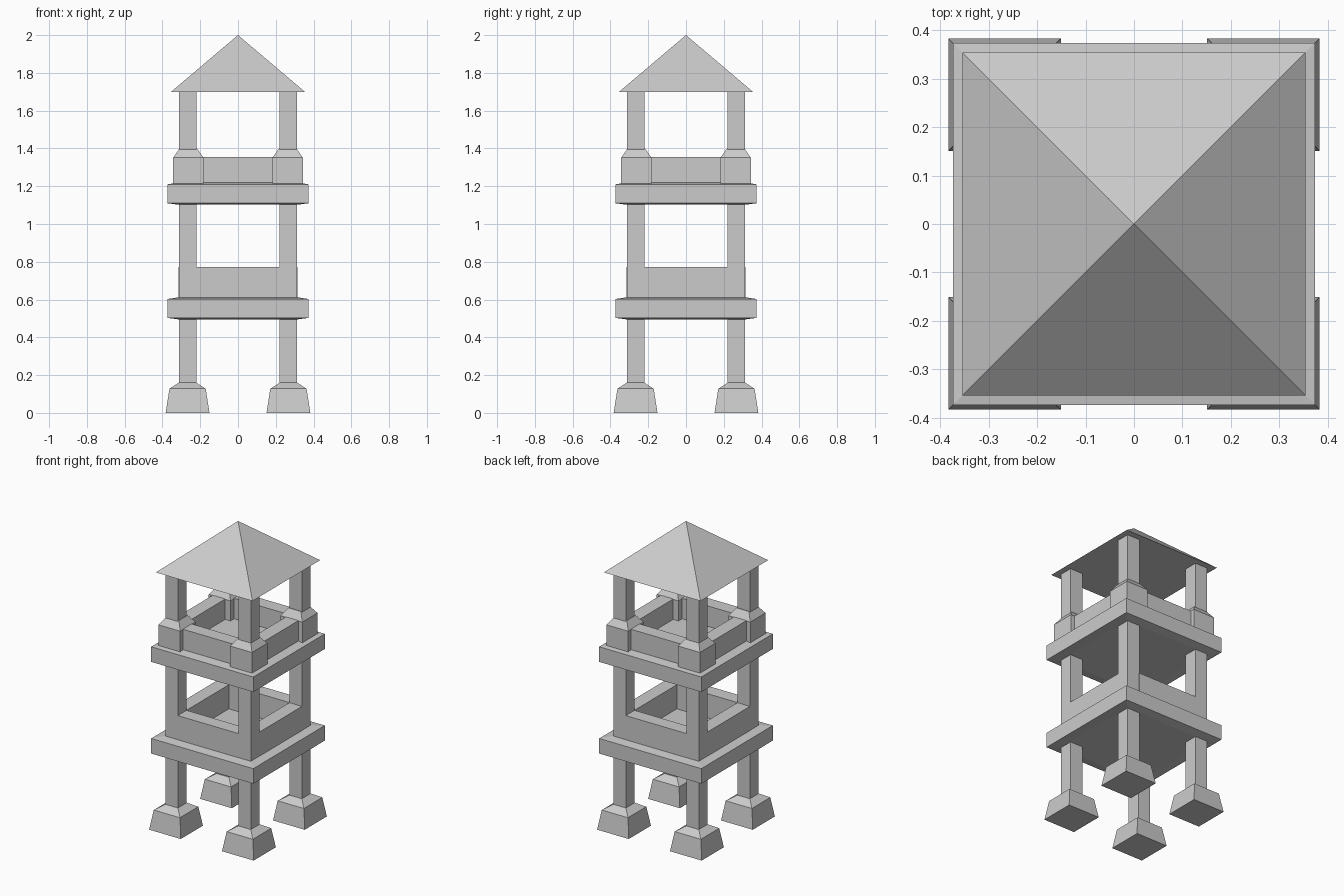
import bpy, bmesh

if "Cube" in bpy.data.objects:
    bpy.data.objects.remove(bpy.data.objects["Cube"])

POST = 0.267          # corner post centre
IN, OUT = 0.222, 0.314  # inner and outer post faces


def stack(name, rings, cx=0, cy=0):
    """Closed solid from square rings given as (z, half width); half 0 is a point."""
    bm = bmesh.new()
    loops = []
    for z, h in rings:
        pts = [(-1, -1), (1, -1), (1, 1), (-1, 1)] if h else [(0, 0)]
        loops.append([bm.verts.new((cx + x * h, cy + y * h, z)) for x, y in pts])
    for a, b in zip(loops, loops[1:]):
        for i in range(4):
            j = (i + 1) % 4
            if len(b) == 1:
                bm.faces.new((a[i], a[j], b[0]))
            else:
                bm.faces.new((a[i], a[j], b[j], b[i]))
    bm.faces.new(loops[0][::-1])
    if len(loops[-1]) == 4:
        bm.faces.new(loops[-1])
    bmesh.ops.recalc_face_normals(bm, faces=bm.faces)
    me = bpy.data.meshes.new(name)
    bm.to_mesh(me)
    bm.free()
    ob = bpy.data.objects.new(name, me)
    bpy.context.collection.objects.link(ob)
    return ob


def box(name, size, loc):
    bpy.ops.mesh.primitive_cube_add(size=1, location=loc)
    ob = bpy.context.object
    ob.name = name
    ob.scale = size
    return ob


def walls(name, z0, z1):
    """Four parapet panels fitted between the posts."""
    t, c, h = OUT - IN, (IN + OUT) / 2, z1 - z0
    for s, a, b in ((-1, "front", "left"), (1, "back", "right")):
        box(f"{name}_{a}", (2 * IN, t, h), (0, s * c, (z0 + z1) / 2))
        box(f"{name}_{b}", (t, 2 * IN, h), (s * c, 0, (z0 + z1) / 2))


# Corner posts: flared foot and leg, middle post, upper post with thick base
P = (OUT - IN) / 2
for sx in (-1, 1):
    for sy in (-1, 1):
        x, y = sx * POST, sy * POST
        stack("footed_leg", [(0, 0.116), (0.128, 0.096), (0.16, P), (0.50, P)], x, y)
        stack("middle_post", [(0.605, P), (1.105, P)], x, y)
        bx, by = sx * 0.263, sy * 0.263
        stack("post_base", [(1.215, 0.08), (1.352, 0.08), (1.40, P)], bx, by)
        stack("upper_post", [(1.38, P), (1.70, P)], x, y)

# Floor slabs with slightly sloped rims
for name, z in (("lower_floor", 0.495), ("upper_floor", 1.102)):
    stack(name, [(z, OUT), (z + 0.008, 0.374), (z + 0.108, 0.374), (z + 0.117, OUT)])

# Parapets
walls("lower_wall", 0.605, 0.772)
walls("upper_wall", 1.215, 1.354)

# Pyramid roof
stack("roof", [(1.70, 0.354), (2.0, 0)])
